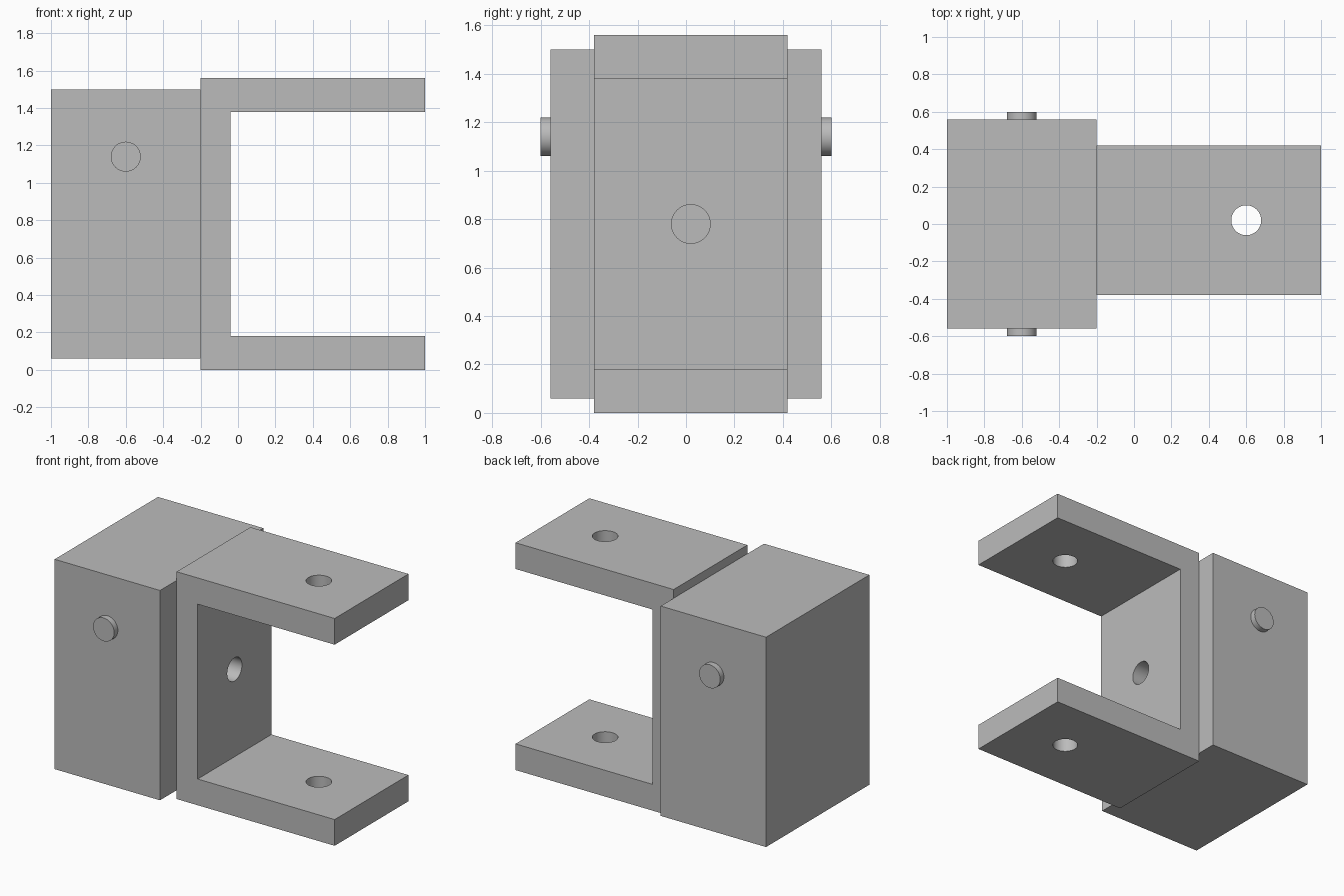
import bpy
import bmesh
from math import radians
from mathutils import Matrix, Vector

cube = bpy.data.objects.get("Cube")
if cube:
    bpy.data.objects.remove(cube, do_unlink=True)

GREY = (0.5, 0.5, 0.5, 1)
metal = bpy.data.materials.new("plain_grey")
metal.use_nodes = True
metal.diffuse_color = GREY
metal.node_tree.nodes["Principled BSDF"].inputs["Base Color"].default_value = GREY


def add_object(name, bm):
    bmesh.ops.recalc_face_normals(bm, faces=bm.faces)
    mesh = bpy.data.meshes.new(name)
    bm.to_mesh(mesh)
    bm.free()
    mesh.materials.append(metal)
    obj = bpy.data.objects.new(name, mesh)
    bpy.context.collection.objects.link(obj)
    return obj


def extruded(name, outline, y0, y1):
    """Extrude an x-z outline from y0 to y1."""
    bm = bmesh.new()
    face = bm.faces.new([bm.verts.new((x, y0, z)) for x, z in outline])
    grown = bmesh.ops.extrude_face_region(bm, geom=[face])["geom"]
    verts = [g for g in grown if isinstance(g, bmesh.types.BMVert)]
    bmesh.ops.translate(bm, verts=verts, vec=(0, y1 - y0, 0))
    return add_object(name, bm)


def cylinder(name, centre, axis, length, radius=0.08):
    bm = bmesh.new()
    turn = Vector((0, 0, 1)).rotation_difference(Vector(axis)).to_matrix().to_4x4()
    bmesh.ops.create_cone(bm, cap_ends=True, segments=48, radius1=radius,
                          radius2=radius, depth=length,
                          matrix=Matrix.Translation(centre) @ turn)
    return add_object(name, bm)


def smooth(obj):
    bpy.ops.object.select_all(action="DESELECT")
    obj.select_set(True)
    bpy.context.view_layer.objects.active = obj
    bpy.ops.object.shade_smooth_by_angle(angle=radians(30))


# Solid mounting block
extruded("block", [(-1, 0.06), (-0.2, 0.06), (-0.2, 1.5), (-1, 1.5)], -0.56, 0.56)

# Pin running through the block, showing on both sides
smooth(cylinder("pin", (-0.6, 0, 1.14), (0, 1, 0), 1.2))

# U-shaped bracket
bracket = extruded("bracket", [(-0.2, 0), (1, 0), (1, 0.18), (-0.04, 0.18),
                               (-0.04, 1.38), (1, 1.38), (1, 1.56), (-0.2, 1.56)],
                   -0.38, 0.42)

# Bolt holes: one through both arms, one through the web
cutters = [cylinder("arm_hole_cutter", (0.6, 0.02, 0.78), (0, 0, 1), 2),
           cylinder("web_hole_cutter", (-0.12, 0.02, 0.78), (1, 0, 0), 0.4)]
bpy.context.view_layer.objects.active = bracket
for cutter in cutters:
    cutter.hide_render = True
    hole = bracket.modifiers.new(cutter.name, "BOOLEAN")
    hole.operation = "DIFFERENCE"
    hole.solver = "EXACT"
    hole.object = cutter
    bpy.ops.object.modifier_apply(modifier=hole.name)
    bpy.data.objects.remove(cutter, do_unlink=True)
smooth(bracket)
